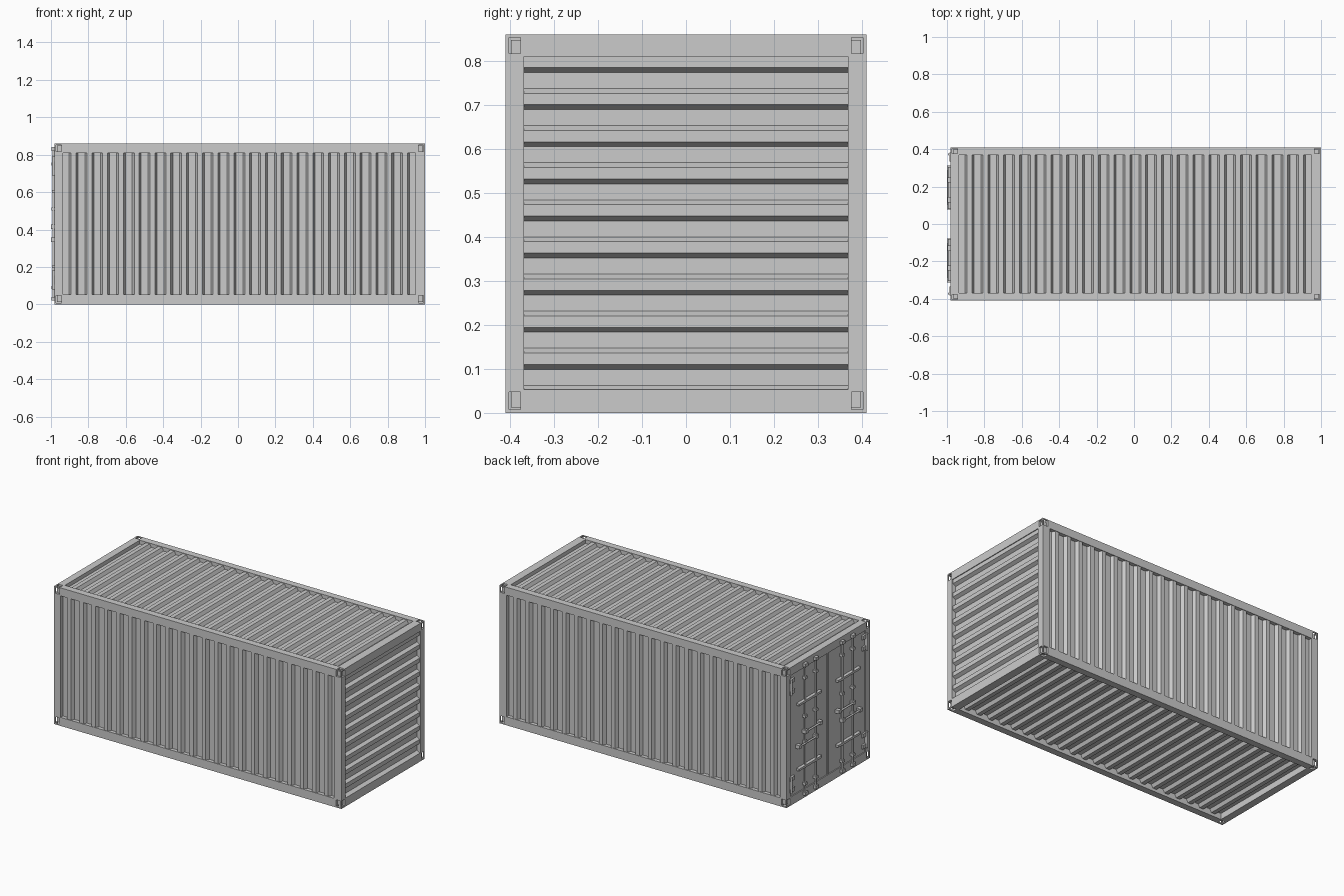
import bpy, bmesh
from mathutils import Vector, Matrix

if "Cube" in bpy.data.objects:
    bpy.data.objects.remove(bpy.data.objects["Cube"])

X0, X1, Y, H = -0.98, 1.0, 0.41, 0.86      # outer body
OX0, OX1, OY, OZ0, OZ1 = -0.935, 0.95, 0.368, 0.053, 0.81   # openings


def make(name, bm):
    bmesh.ops.recalc_face_normals(bm, faces=bm.faces)
    me = bpy.data.meshes.new(name)
    bm.to_mesh(me)
    bm.free()
    ob = bpy.data.objects.new(name, me)
    bpy.context.collection.objects.link(ob)
    return ob


def boxes(name, items):
    """One object from boxes given as (x0, x1, y0, y1, z0, z1)."""
    bm = bmesh.new()
    for x0, x1, y0, y1, z0, z1 in items:
        m = Matrix.Translation(((x0 + x1) / 2, (y0 + y1) / 2, (z0 + z1) / 2))
        m = m @ Matrix.Diagonal((abs(x1 - x0), abs(y1 - y0), abs(z1 - z0), 1))
        bmesh.ops.create_cube(bm, size=1, matrix=m)
    return make(name, bm)


def cut(ob, cutter):
    cutter.hide_render = True
    cutter.display_type = 'WIRE'
    mod = ob.modifiers.new("cut", 'BOOLEAN')
    mod.operation = 'DIFFERENCE'
    mod.solver = 'EXACT'
    mod.object = cutter


def sheet(name, first, count, start, end, width, place, depth=0.02):
    """Corrugated sheet; place(u, w, d) maps along, across and inward depth."""
    pitch, ridge, slope = 0.0844, 0.026, 0.011
    pts = []
    if start is not None:
        pts.append((start, depth))
    for k in range(count):
        a = first + k * pitch
        pts += [(a - slope, depth), (a, 0), (a + ridge, 0), (a + ridge + slope, depth)]
    if end is not None:
        pts.append((end, depth))
    else:
        pts.pop()
    bm = bmesh.new()
    rows = [[bm.verts.new(place(u, w, d + t)) for u, d in pts]
            for w, t in ((width[0], 0), (width[1], 0), (width[1], 0.004), (width[0], 0.004))]
    for r in range(4):
        a, b = rows[r], rows[(r + 1) % 4]
        for i in range(len(pts) - 1):
            bm.faces.new((a[i], a[i + 1], b[i + 1], b[i]))
    for i in (0, -1):
        bm.faces.new([r[i] for r in rows])
    return make(name, bm)


# Outer frame: a block opened through on each axis
frame = boxes("frame", [(X0, X1, -Y, Y, 0, H)])
cut(frame, boxes("opening_x", [(-2, 2, -OY, OY, OZ0, OZ1)]))
cut(frame, boxes("opening_y", [(OX0, OX1, -1, 1, OZ0, OZ1)]))
cut(frame, boxes("opening_z", [(OX0, OX1, -OY, OY, -1, 2)]))

# Corner casting pockets on every outer face
D = 0.012
zs = ((0.008, 0.048), (0.817, 0.853))
xs = ((X0 + 0.008, X0 + 0.036), (X1 - 0.036, X1 - 0.008))
ys = ((-0.403, -0.376), (0.376, 0.403))
cut(frame, boxes("pockets_x", [(*x, *y, *z) for x in ((X0 - 0.02, X0 + D), (X1 - D, X1 + 0.02))
                               for y in ys for z in zs]))
cut(frame, boxes("pockets_y", [(*x, *y, *z) for y in ((-Y - 0.02, -Y + D), (Y - D, Y + 0.02))
                               for x in xs for z in zs]))
cut(frame, boxes("pockets_z", [(*x, *y, *z) for z in ((-0.02, D), (H - D, H + 0.02))
                               for x in xs for y in ys]))

# Bake the frame cuts and drop the cutters
dg = bpy.context.evaluated_depsgraph_get()
baked = bpy.data.meshes.new_from_object(frame.evaluated_get(dg))
cutters = [m.object for m in frame.modifiers]
frame.modifiers.clear()
frame.data = baked
for c in cutters:
    bpy.data.objects.remove(c)

# Corrugated walls, roof, floor and end wall
for s, n in ((-1, "front_wall"), (1, "back_wall")):
    sheet(n, -0.892, 22, OX0 - 0.004, OX1 + 0.004, (OZ0 - 0.004, OZ1 + 0.004),
          lambda u, w, d, s=s: Vector((u, s * (Y - 0.003 - d), w)))
sheet("roof", -0.892, 22, OX0 - 0.004, OX1 + 0.004, (-OY - 0.004, OY + 0.004),
      lambda u, w, d: Vector((u, w, H - 0.004 - d)))
sheet("floor", -0.892, 22, OX0 - 0.004, OX1 + 0.004, (-OY - 0.004, OY + 0.004),
      lambda u, w, d: Vector((u, w, 0.018 + d)))
sheet("end_wall", 0.11 - 0.0844, 10, None, None, (-OY - 0.004, OY + 0.004),
      lambda u, w, d: Vector((X1 - 0.005 - d, w, u)))

# Door leaves with a raised seam down the middle
for s, n in ((-1, "right_door"), (1, "left_door")):
    boxes(n, [(X0 + 0.006, X0 + 0.03, s * 0.004, s * (OY + 0.003), OZ0 - 0.003, OZ1 + 0.003)])
boxes("door_seam", [(X0 + 0.001, X0 + 0.02, -0.006, 0.006, OZ0, OZ1)])


def rods(name, ends, r):
    bm = bmesh.new()
    for a, b in ends:
        a, b = Vector(a), Vector(b)
        v = b - a
        m = Matrix.Translation((a + b) / 2) @ v.to_track_quat('Z', 'Y').to_matrix().to_4x4()
        bmesh.ops.create_cone(bm, cap_ends=True, segments=10, radius1=r, radius2=r,
                              depth=v.length, matrix=m)
    ob = make(name, bm)
    ob.data.shade_smooth()
    ob.data.set_sharp_from_angle(angle=0.7)
    return ob


# Locking bars, handles, brackets and hinges on both doors
XB = -0.986
for s, n in ((-1, "right"), (1, "left")):
    rods(n + "_lock_bars", [((XB, s * y, 0.03), (XB, s * y, 0.83)) for y in (0.13, 0.235)], 0.006)
    boxes(n + "_bar_brackets", [(-0.996, X0 + 0.008, s * y - 0.011, s * y + 0.011, z - 0.008, z + 0.008)
                                for y in (0.13, 0.235) for z in (0.09, 0.35, 0.51, 0.75)])
    boxes(n + "_cams", [(-0.998, X0, s * y - 0.014, s * y + 0.014, z - 0.01, z + 0.01)
                        for y in (0.13, 0.235) for z in (0.03, 0.83)])
    boxes(n + "_cross_straps", [(-0.994, X0 + 0.008, s * 0.08, s * 0.305, z - 0.007, z + 0.007)
                                for z in (0.2, 0.605)])
    rods(n + "_handles", [((-0.993, s * 0.08, 0.415), (-0.993, s * 0.24, 0.415)),
                          ((-0.993, s * 0.13, 0.345), (-0.993, s * 0.31, 0.345))], 0.006)
    boxes(n + "_handle_catches", [(-1.0, X0 + 0.008, s * y - 0.012, s * y + 0.012, z - 0.011, z + 0.011)
                                  for y, z in ((0.09, 0.415), (0.235, 0.415), (0.13, 0.345), (0.3, 0.345))])
    boxes(n + "_hinge_plates", [(X0 - 0.006, X0 + 0.008, s * 0.335, s * 0.382, z - 0.012, z + 0.012)
                                for c in (0.13, 0.74) for z in (c - 0.035, c + 0.035)])
    rods(n + "_hinge_pins", [((XB, s * 0.372, c - 0.05), (XB, s * 0.372, c + 0.05))
                             for c in (0.13, 0.74)], 0.008)
